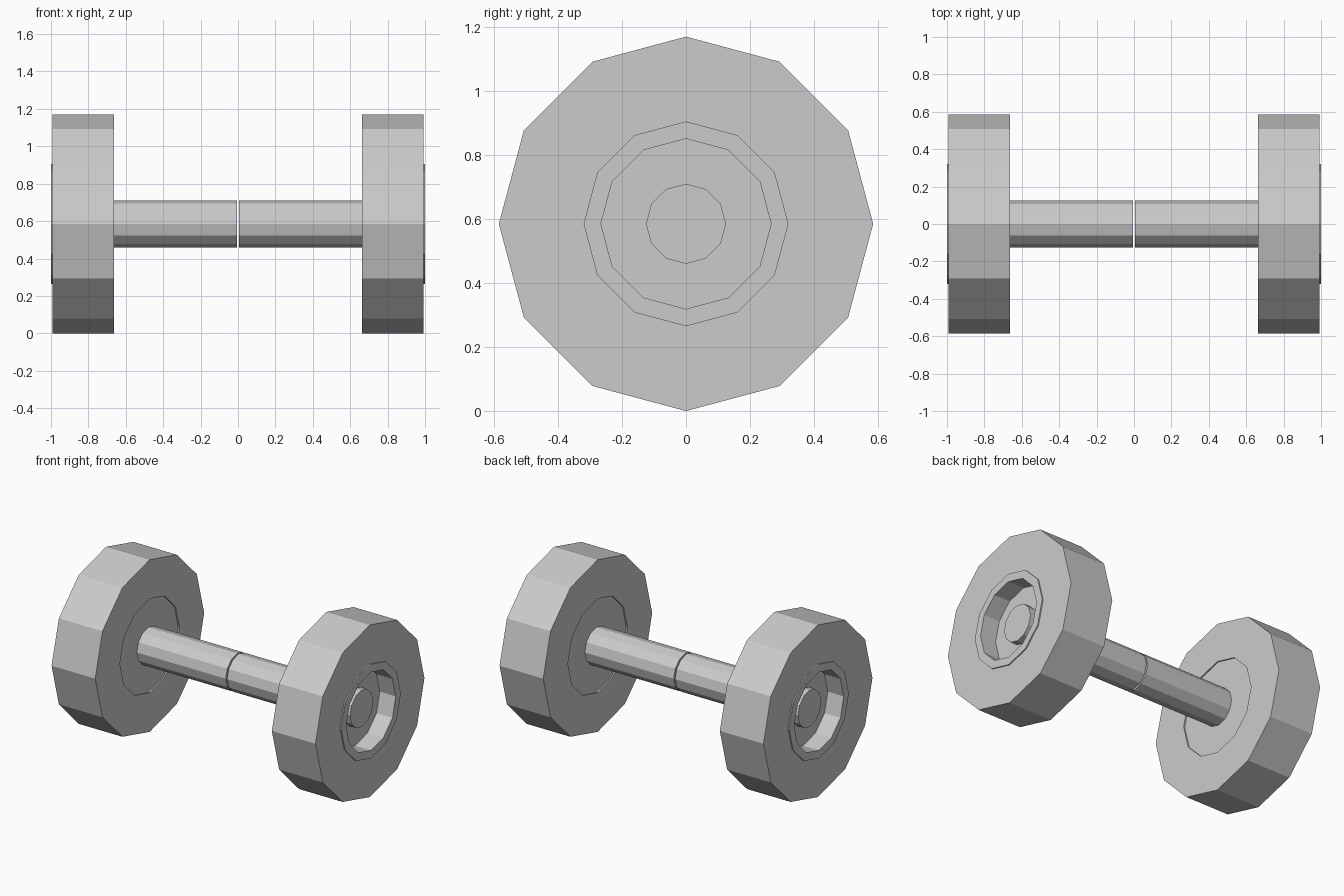
import bpy
import bmesh
import math

if "Cube" in bpy.data.objects:
    bpy.data.objects.remove(bpy.data.objects["Cube"])

SIDES = 12
AXIS_Z = 0.585


def lathe(name, profile, closed):
    """Spin (x, radius) points around the bar axis, then mirror to the left side."""
    bm = bmesh.new()
    rings = []
    for x, r in profile:
        if r == 0:
            rings.append([bm.verts.new((x, 0, 0))] * SIDES)
        else:
            rings.append([bm.verts.new((x, r * math.sin(2 * math.pi * i / SIDES),
                                        r * math.cos(2 * math.pi * i / SIDES)))
                          for i in range(SIDES)])
    pairs = list(zip(rings, rings[1:]))
    if closed:
        pairs.append((rings[-1], rings[0]))
    for a, b in pairs:
        for i in range(SIDES):
            j = (i + 1) % SIDES
            corners = list(dict.fromkeys((a[i], a[j], b[j], b[i])))
            bm.faces.new(corners)
    bmesh.ops.recalc_face_normals(bm, faces=bm.faces)
    mesh = bpy.data.meshes.new(name)
    bm.to_mesh(mesh)
    bm.free()
    obj = bpy.data.objects.new(name, mesh)
    bpy.context.collection.objects.link(obj)
    obj.location.z = AXIS_Z
    mirror = obj.modifiers.new("mirror", 'MIRROR')
    mirror.use_axis = (True, False, False)
    mirror.use_mirror_merge = False
    return obj


# Heavy outer weights with a centre hole
lathe("weight_plates", [(0.664, 0.32), (0.664, 0.585), (0.992, 0.585), (0.992, 0.32)], True)

# Hubs set slightly outward, with a recess on the outer face
lathe("hubs", [(0.673, 0), (0.673, 0.32), (1.0, 0.32),
               (1.0, 0.266), (0.88, 0.266), (0.88, 0)], False)

# Handle halves with a narrow gap in the middle, ending inside the hub recess
lathe("handle", [(0.005, 0), (0.005, 0.125), (0.93, 0.125), (0.93, 0)], False)
